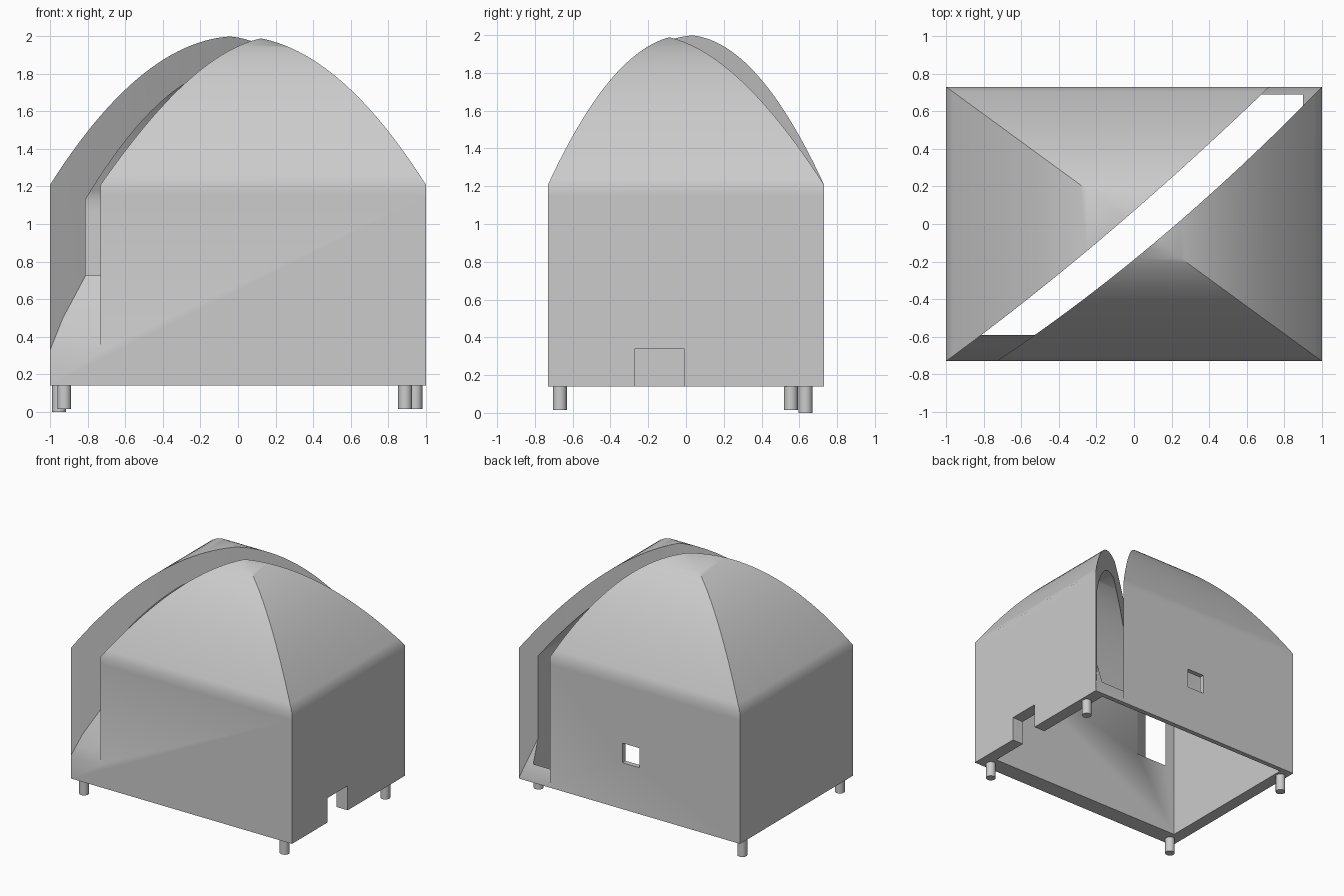
import bpy, bmesh, math

old = bpy.data.objects.get("Cube")
if old:
    bpy.data.objects.remove(old, do_unlink=True)

grey = bpy.data.materials.new("plain_grey")
grey.use_nodes = True
COLOUR = (0.6, 0.6, 0.6, 1)
grey.diffuse_color = COLOUR
grey.node_tree.nodes["Principled BSDF"].inputs["Base Color"].default_value = COLOUR


def loft(name, rings, material=grey):
    """Skin a list of equally long closed rings and cap both ends."""
    bm = bmesh.new()
    loops = [[bm.verts.new(p) for p in ring] for ring in rings]
    for lo, hi in zip(loops, loops[1:]):
        for i in range(len(lo)):
            j = (i + 1) % len(lo)
            bm.faces.new((lo[i], lo[j], hi[j], hi[i]))
    bm.faces.new(loops[0])
    bm.faces.new(loops[-1])
    bmesh.ops.recalc_face_normals(bm, faces=bm.faces[:])
    mesh = bpy.data.meshes.new(name)
    bm.to_mesh(mesh)
    bm.free()
    mesh.materials.append(material)
    obj = bpy.data.objects.new(name, mesh)
    bpy.context.collection.objects.link(obj)
    return obj


def vaulted_block(name, cy, hx, hy, base, eave, apex, steps=28):
    """Box topped with a four-sided vault of parabolic section."""
    levels = [(1, base), (1, eave - 0.06)]
    for i in range(steps):
        u = 1 - i / steps
        levels.append((u, apex - (apex - eave) * u * u))
    levels.append((0.005, apex))
    corners = ((-1, -1), (1, -1), (1, 1), (-1, 1))
    return loft(name, [[(sx * hx * u, cy + sy * hy * u, z) for sx, sy in corners]
                       for u, z in levels])


def box(name, x0, x1, y0, y1, z0, z1):
    return loft(name, [[(x0, y0, z), (x1, y0, z), (x1, y1, z), (x0, y1, z)]
                       for z in (z0, z1)])


def solve_x(a, b, c, y):
    """Where the curve y = a x^2 + b x + c reaches the given y."""
    return (-b + math.sqrt(b * b - 4 * a * (c - y))) / (2 * a)


def slot_floor(y):
    """Height of the slot's arched underside."""
    pts = [(-0.85, 0.0), (-0.73, 0.33), (-0.68, 0.5), (-0.58, 0.75), (-0.3, 1.0),
           (0.3, 0.9), (0.63, 0.45), (0.69, 0.27), (0.73, 0.15), (0.85, 0.0)]
    for (ya, za), (yb, zb) in zip(pts, pts[1:]):
        if y <= yb + 1e-6:
            return za + (zb - za) * (y - ya) / (yb - ya)
    return 0.0


# Hollow vaulted shell
shell = vaulted_block("vaulted_shell", 0, 1, 0.73, 0.14, 1.21, 2.0)
cavity = vaulted_block("cavity_cutter", 0.05, 0.9, 0.64, 0.05, 1.13, 1.83)

# Curved diagonal slot that splits the shell
rows = [-0.85, -0.79, -0.73, -0.705, -0.68, -0.63, -0.58]
rows += [-0.5 + 0.1 * i for i in range(12)] + [0.63, 0.66, 0.69, 0.73, 0.79, 0.85]
rings = []
for y in rows:
    xa, xb = solve_x(0.068, 0.868, 0.07, y), solve_x(0.105, 0.815, -0.19, y)
    z = slot_floor(y)
    rings.append([(xa, y, z), (xb, y, z), (xb, y, 2.3), (xa, y, 2.3)])
slot = loft("slot_cutter", rings)

# Doorway in the left wall and window in the back wall
door = box("door_cutter", 0.8, 1.1, -0.27, -0.01, 0.0, 0.34)
window = box("window_cutter", -0.09, 0.065, 0.6, 0.8, 0.52, 0.68)

bpy.context.view_layer.objects.active = shell
for cutter in (cavity, slot, door, window):
    mod = shell.modifiers.new(cutter.name, 'BOOLEAN')
    mod.operation = 'DIFFERENCE'
    mod.solver = 'EXACT'
    mod.object = cutter
    bpy.ops.object.modifier_apply(modifier=mod.name)
    bpy.data.objects.remove(cutter, do_unlink=True)


def leg(name, x, y, bottom):
    ring = [(x + 0.037 * math.cos(math.tau * i / 32), y + 0.037 * math.sin(math.tau * i / 32))
            for i in range(32)]
    return loft(name, [[(px, py, z) for px, py in ring] for z in (bottom, 0.16)])


# Short round legs
legs = [leg("front_left_leg", 0.89, -0.668, 0.015),
        leg("front_right_leg", -0.925, -0.668, 0.015),
        leg("back_left_leg", 0.945, 0.555, 0.015),
        leg("back_right_leg", -0.953, 0.633, 0.0)]

for obj in [shell] + legs:
    bpy.ops.object.select_all(action='DESELECT')
    obj.select_set(True)
    bpy.context.view_layer.objects.active = obj
    bpy.ops.object.shade_smooth_by_angle(angle=math.radians(35))
